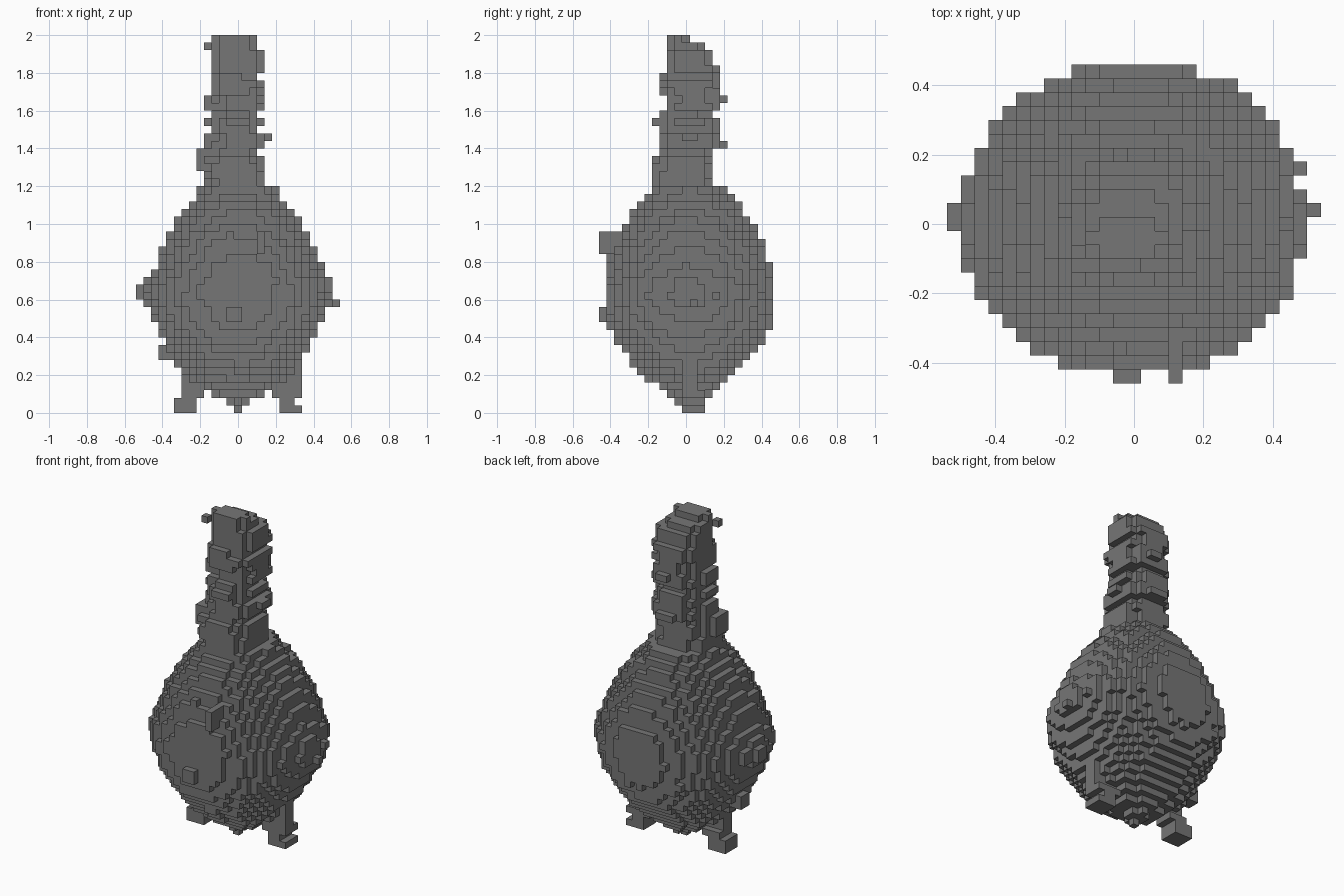
import bpy, bmesh, random
from mathutils import Vector

CELL = 0.04
random.seed(4)

cube = bpy.data.objects.get("Cube")
if cube:
    bpy.data.objects.remove(cube, do_unlink=True)

grey = bpy.data.materials.new("dark_grey")
grey.use_nodes = True
grey.diffuse_color = (0.18, 0.18, 0.18, 1)
grey.node_tree.nodes["Principled BSDF"].inputs["Base Color"].default_value = grey.diffuse_color


def block(x0, x1, y0, y1, z0, z1):
    """All cells in an inclusive box."""
    return {(x, y, z) for x in range(x0, x1 + 1)
            for y in range(y0, y1 + 1) for z in range(z0, z1 + 1)}


def disc(z, x0, x1, y0, y1, power, noise):
    """One layer of cells filling a rounded outline."""
    cx, cy = (x0 + x1) / 2, (y0 + y1) / 2
    rx, ry = (x1 - x0 + 1) / 2, (y1 - y0 + 1) / 2
    return {(x, y, z) for x, y, _ in sorted(block(x0, x1, y0, y1, z, z))
            if abs((x - cx) / rx) ** power + abs((y - cy) / ry) ** power
            < 1 + random.uniform(-noise, noise)}


def stack(start, runs, power, noise):
    """Layers from runs of (end layer, x0, x1, y0, y1)."""
    cells = set()
    z = start
    for end, *box in runs:
        while z < end:
            cells |= disc(z, *box, power, noise)
            z += 1
    return cells


# Body outline: height, half width, half depth
OUTLINE = [(0.08, 0.13, 0.09), (0.18, 0.26, 0.22), (0.26, 0.32, 0.30),
           (0.36, 0.38, 0.38), (0.48, 0.445, 0.437), (0.62, 0.497, 0.452),
           (0.70, 0.48, 0.45), (0.78, 0.435, 0.437), (0.90, 0.395, 0.395),
           (1.00, 0.34, 0.34), (1.08, 0.28, 0.29), (1.20, 0.19, 0.20)]


def in_body(x, y, z):
    """Whether a cell lies inside the slightly rough body."""
    h = (z + 0.5) * CELL
    for (h0, w0, d0), (h1, w1, d1) in zip(OUTLINE, OUTLINE[1:]):
        if h0 <= h < h1:
            t = (h - h0) / (h1 - h0)
            w, d = w0 + t * (w1 - w0), d0 + t * (d1 - d0)
            return (abs(x * CELL / w) ** 2.1 + abs((y * CELL - 0.015) / d) ** 2.1
                    < 1 + random.uniform(-0.03, 0.03))
    return False


def build(name, cells):
    """Mesh the exposed sides of a set of cells."""
    bm = bmesh.new()
    corners = {}

    def corner(p):
        key = tuple(round(c * 2) for c in p)
        if key not in corners:
            corners[key] = bm.verts.new((p + Vector((0, 0, 0.5))) * CELL)
        return corners[key]

    for cell in cells:
        for axis in range(3):
            for sign in (-1, 1):
                n = Vector((0, 0, 0))
                n[axis] = sign
                if tuple(int(a + b) for a, b in zip(cell, n)) in cells:
                    continue
                u = Vector((0, 0, 0))
                u[(axis + 1) % 3] = 0.5
                v = n.cross(u)
                mid = Vector(cell) + n / 2
                bm.faces.new([corner(mid + a * u + b * v) for a, b in
                              ((-1, -1), (1, -1), (1, 1), (-1, 1))])
    mesh = bpy.data.meshes.new(name)
    bm.to_mesh(mesh)
    bm.free()
    mesh.materials.append(grey)
    bpy.context.collection.objects.link(bpy.data.objects.new(name, mesh))


# Egg-shaped body with a small nub underneath
body = {c for c in sorted(block(-12, 12, -11, 11, 2, 29)) if in_body(*c)}
body |= stack(0, [(1, 0, 0, 0, 0), (2, -1, 1, -1, 2), (3, -3, 3, -2, 2)], 2, 0)

# Side points and small lumps
body |= block(-13, -12, 0, 1, 15, 16) | block(12, 13, 1, 1, 14, 14)
body |= block(-12, -12, -1, 1, 15, 17) | block(12, 12, -1, 0, 14, 17)
body |= block(-1, 0, -11, -10, 12, 13) | block(3, 3, -11, -9, 21, 23)
body |= block(-10, -8, 0, 1, 7, 8)
build("body", body)

# Rough neck
neck = stack(28, [
    (32, -4, 3, -4, 3), (34, -4, 3, -4, 3), (35, -4, 2, -3, 3),
    (37, -3, 3, -3, 4), (39, -3, 2, -3, 4), (40, -3, 2, -3, 3),
    (42, -3, 3, -2, 4), (44, -3, 3, -3, 4), (45, -3, 2, -3, 4),
    (46, -3, 3, -2, 4), (48, -3, 3, -2, 3), (49, -3, 2, -2, 2),
    (50, -3, 2, -2, 0)], 2.6, 0.2)

# Lumps standing out of the neck
neck |= block(-5, -5, -2, 0, 32, 34) | block(-4, -4, -1, 1, 35, 36)
neck |= block(4, 4, 0, 1, 36, 36) | block(3, 3, -1, 2, 38, 38)
neck |= block(-4, -4, -1, 1, 38, 38) | block(-4, -4, -1, 1, 40, 41)
neck |= block(-1, 1, -4, -4, 38, 38) | block(-1, 1, 5, 5, 35, 35)
neck |= block(0, 1, 5, 5, 41, 41) | block(-4, -4, -2, -2, 48, 48)
build("neck", neck)

# Feet with short legs
build("left_foot", block(6, 8, 0, 2, 0, 0) | block(6, 7, 0, 2, 1, 1)
      | block(5, 8, 0, 2, 2, 2) | block(5, 8, 0, 1, 3, 6))
build("right_foot", block(-8, -6, 0, 2, 0, 1) | block(-7, -5, 0, 2, 2, 2)
      | block(-7, -5, 0, 1, 3, 6))
